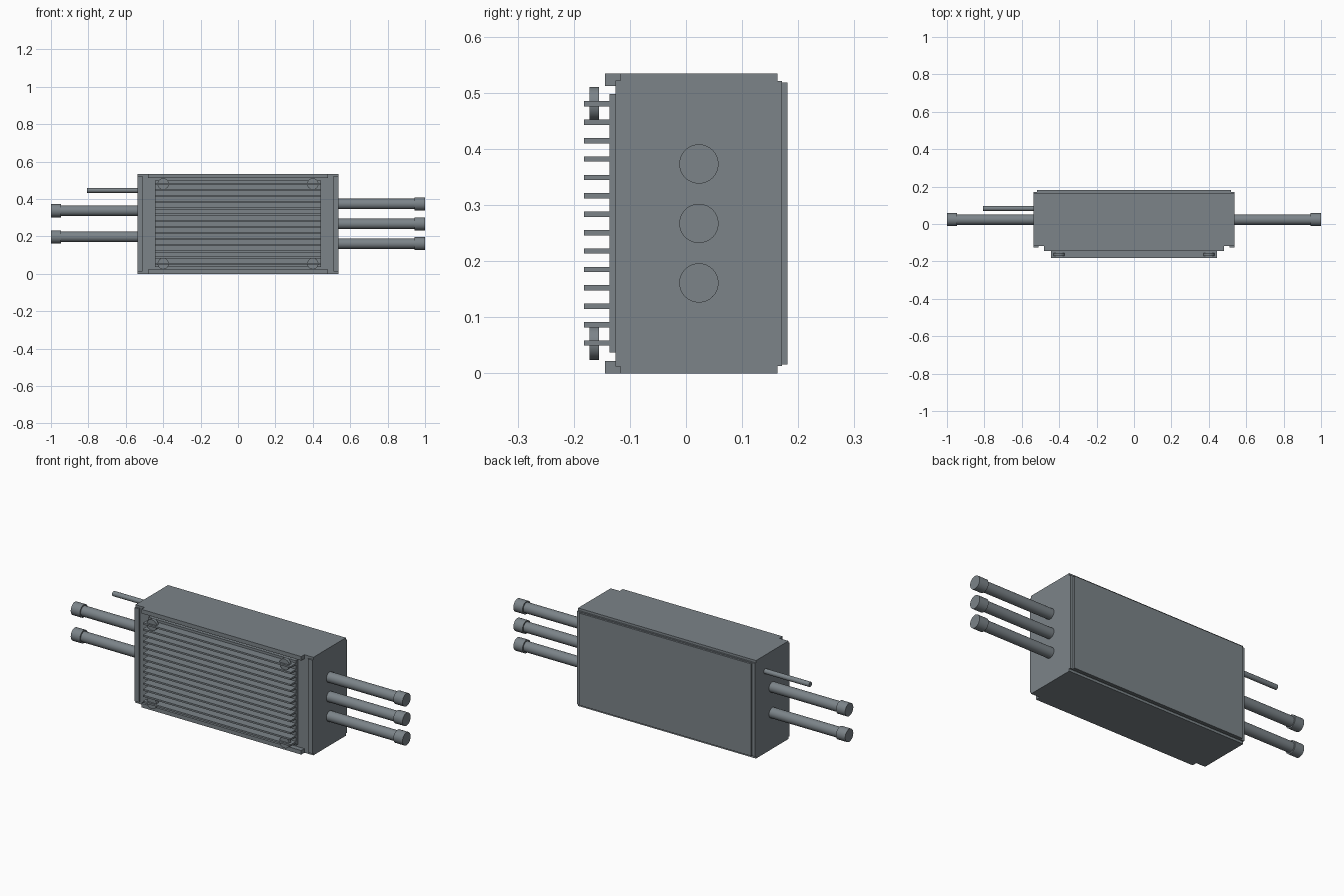
import bpy
from math import radians, pi

if "Cube" in bpy.data.objects:
    bpy.data.objects.remove(bpy.data.objects["Cube"])

# Dark slate paint for every part
slate = bpy.data.materials.new("dark_slate")
slate.diffuse_color = (0.2, 0.23, 0.25, 1)
slate.use_nodes = True
slate.node_tree.nodes["Principled BSDF"].inputs["Base Color"].default_value = slate.diffuse_color


def box(name, x0, x1, y0, y1, z0, z1):
    bpy.ops.mesh.primitive_cube_add(size=1, location=((x0 + x1) / 2, (y0 + y1) / 2, (z0 + z1) / 2))
    ob = bpy.context.object
    ob.name = name
    ob.scale = (x1 - x0, y1 - y0, z1 - z0)
    bpy.ops.object.transform_apply(location=False, rotation=False, scale=True)
    ob.data.materials.append(slate)
    return ob


def rod(name, r, start, length, axis):
    loc = list(start)
    loc["XYZ".index(axis)] += length / 2
    rot = (0, pi / 2, 0) if axis == "X" else (pi / 2, 0, 0)
    bpy.ops.mesh.primitive_cylinder_add(vertices=32, radius=r, depth=abs(length), location=loc, rotation=rot)
    ob = bpy.context.object
    ob.name = name
    bpy.ops.object.shade_smooth_by_angle(angle=radians(35))
    ob.data.materials.append(slate)
    return ob


H = 0.534
MID = H / 2

# Housing with stepped back cover
box("housing", -0.536, 0.536, -0.117, 0.163, 0, H)
box("back_rim", -0.536, 0.536, 0.163, 0.171, 0.013, H - 0.013)
box("back_cover", -0.518, 0.518, 0.171, 0.181, 0.016, H - 0.016)

# Front edge flanges and rails
for s, side in ((-1, "left"), (1, "right")):
    a, b = sorted((s * 0.51, s * 0.536))
    box(f"{side}_front_flange", a, b, -0.126, -0.117, 0.012, H - 0.012)
box("bottom_rail", -0.482, 0.482, -0.144, -0.117, 0, 0.022)
box("top_rail", -0.482, 0.482, -0.144, -0.117, H - 0.022, H)

# Heat sink plate and cooling fins
box("heat_sink_plate", -0.445, 0.445, -0.136, -0.117, 0.037, 0.498)
PITCH = 0.0328
for i in range(14):
    z = MID + (i - 6.5) * PITCH
    box(f"fin_{i + 1}", -0.445, 0.445, -0.182, -0.136, z - 0.0047, z + 0.0047)

# Round mounting bosses set into the fins at the corners
for x in (-0.4, 0.4):
    for z in (MID - 6.5 * PITCH, MID + 6.5 * PITCH):
        rod("mounting_boss", 0.03, (x, -0.155, z), -0.017, "Y")

# Cables with end connectors: three right, two left
for s, side, heights in ((1, "right", (-0.106, 0, 0.106)), (-1, "left", (-0.07, 0.07))):
    for dz in heights:
        z = MID + dz
        rod(f"{side}_cable", 0.028, (s * 0.52, 0.023, z), s * 0.45, "X")
        rod(f"{side}_connector", 0.035, (s * 0.945, 0.023, z), s * 0.055, "X")

# Thin signal cable
rod("signal_cable", 0.0135, (-0.52, 0.083, 0.446), -0.288, "X")
